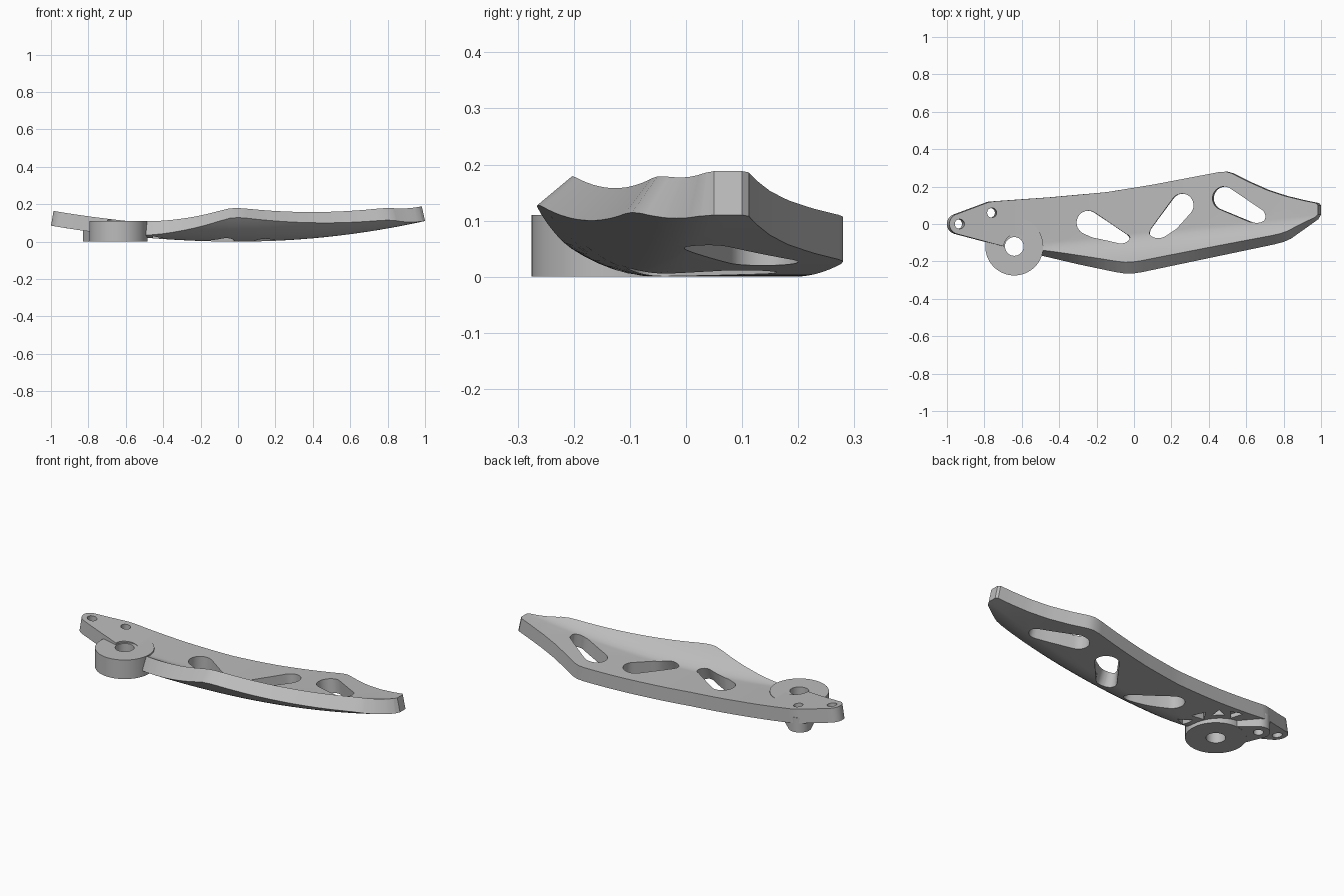
import bpy, bmesh
from math import cos, sin, pi, radians, hypot, atan2, acos
from mathutils import Vector

if "Cube" in bpy.data.objects:
    bpy.data.objects.remove(bpy.data.objects["Cube"])

grey = bpy.data.materials.new("light_grey")
grey.use_nodes = True
grey.diffuse_color = (0.5, 0.5, 0.5, 1)
grey.node_tree.nodes["Principled BSDF"].inputs["Base Color"].default_value = (0.5, 0.5, 0.5, 1)

HUB, BOSS, EYE = (-0.64, -0.12), (-0.77, 0.06), (-0.945, 0.0)
THICK = 0.08


def arc(c, r, start, end, n):
    """Points on an arc, angles in radians."""
    return [(c[0] + r * cos(start + (end - start) * i / n),
             c[1] + r * sin(start + (end - start) * i / n)) for i in range(n + 1)]


def circle(c, r, n=40):
    return arc(c, r, 0, 2 * pi, n)[:-1]


def slot(c1, r1, c2, r2):
    """Two circles joined by their outer tangents."""
    dx, dy = c2[0] - c1[0], c2[1] - c1[1]
    phi, beta = atan2(dy, dx), acos((r1 - r2) / hypot(dx, dy))
    return (arc(c1, r1, phi + beta, phi + 2 * pi - beta, 18)
            + arc(c2, r2, phi - beta, phi + beta, 14))


def bent(x, y, h):
    """Dished surface, raised by h along its normal."""
    k = 0.11 if x > 0 else 0.085
    v = min(y - 0.1 * x + 0.05, 0)
    z = k * x * x + 2.8 * v * v
    slope_v = 5.6 * v
    normal = Vector((-2 * k * x + 0.1 * slope_v, -slope_v, 1)).normalized()
    return Vector((x, y, z)) + normal * h


def flat(x, y, h):
    return Vector((x, y, h))


def prism(name, loops, low, high, place=flat, grid=False):
    """Fill nested outlines, then give them thickness."""
    bm = bmesh.new()
    for pts in loops:
        vs = [bm.verts.new((x, y, 0)) for x, y in pts]
        for a, b in zip(vs, vs[1:] + vs[:1]):
            bm.edges.new((a, b))
    bmesh.ops.triangle_fill(bm, edges=bm.edges[:], use_beauty=True, normal=(0, 0, 1))
    if grid:
        cuts = [((i * 0.05, 0, 0), (1, 0, 0)) for i in range(-19, 20)]
        cuts += [((0, i * 0.02 - 0.05, 0), (-0.1, 1, 0)) for i in range(-10, 1)]
        for co, no in cuts:
            bmesh.ops.bisect_plane(bm, geom=bm.verts[:] + bm.edges[:] + bm.faces[:],
                                   dist=1e-5, plane_co=co, plane_no=no)
    base, faces = bm.verts[:], bm.faces[:]
    rim = [e for e in bm.edges if e.is_boundary]
    top = {v: bm.verts.new(place(v.co.x, v.co.y, high)) for v in base}
    for f in faces:
        bm.faces.new([top[v] for v in f.verts])
    for e in rim:
        a, b = e.verts
        bm.faces.new((a, b, top[b], top[a]))
    for v in base:
        v.co = place(v.co.x, v.co.y, low)
    bmesh.ops.recalc_face_normals(bm, faces=bm.faces[:])
    mesh = bpy.data.meshes.new(name)
    bm.to_mesh(mesh)
    bm.free()
    mesh.materials.append(grey)
    ob = bpy.data.objects.new(name, mesh)
    bpy.context.collection.objects.link(ob)
    return ob


def activate(ob):
    bpy.ops.object.select_all(action='DESELECT')
    ob.select_set(True)
    bpy.context.view_layer.objects.active = ob


# Blade outline: back edge, tip, front edge, notch round the hub bore, eye end
outline = [(-0.79, 0.116), (-0.76, 0.121), (-0.45, 0.143), (-0.15, 0.17), (0.1, 0.21), (0.46, 0.277),
           (0.5, 0.28), (0.53, 0.272), (0.62, 0.227), (0.72, 0.183), (0.82, 0.15),
           (0.92, 0.126), (0.99, 0.112), (1.0, 0.1), (1.0, 0.05), (0.985, 0.025),
           (0.84, -0.078), (0.8, -0.096), (0.75, -0.109), (0.04, -0.258), (0.0, -0.264),
           (-0.04, -0.266), (-0.1, -0.257), (-0.3, -0.215), (-0.5, -0.168), (-0.56, -0.15)]
outline += arc(HUB, 0.065, 0, pi, 16)
outline += arc(EYE, 0.055, radians(255), radians(115), 14)
blade = prism("blade", [
    outline,
    slot((-0.247, 0.007), 0.064, (-0.066, -0.092), 0.045),
    slot((0.262, 0.1), 0.062, (0.137, -0.052), 0.052),
    slot((0.49, 0.137), 0.063, (0.672, 0.04), 0.043),
    circle(EYE, 0.026, 24), circle(BOSS, 0.026, 24)], 0, THICK, bent, True)

# Weight-saving pockets under the blade, fanned round the hub
for i, (deg, size) in enumerate([(0, 0.045), (28, 0.045), (54, 0.038), (78, 0.042)]):
    a = radians(deg)
    c = (HUB[0] + 0.208 * cos(a), HUB[1] + 0.208 * sin(a))
    turn = a + (pi if i % 2 else 0)
    cutter = prism("pocket_cutter", [circle(c, size, 3)], -0.05, 0.055)
    for v in cutter.data.vertices:
        dx, dy = v.co.x - c[0], v.co.y - c[1]
        v.co.x = c[0] + dx * cos(turn) - dy * sin(turn)
        v.co.y = c[1] + dx * sin(turn) + dy * cos(turn)
    cutter.hide_render = True
    mod = blade.modifiers.new("pocket", 'BOOLEAN')
    mod.operation, mod.solver, mod.object = 'DIFFERENCE', 'EXACT', cutter
    activate(blade)
    bpy.ops.object.modifier_apply(modifier=mod.name)
    bpy.data.objects.remove(cutter)

# Pivot hub and the neck that carries the small boss
hub = prism("pivot_hub", [circle(HUB, 0.155, 64), circle(HUB, 0.05)], 0, 0.11)
neck = prism("boss_neck", [slot(HUB, 0.11, BOSS, 0.06), circle(HUB, 0.051),
                           circle(BOSS, 0.026, 24)], 0.001, 0.085)

for ob in (blade, hub, neck):
    activate(ob)
    bpy.ops.object.shade_smooth_by_angle(angle=radians(30))
